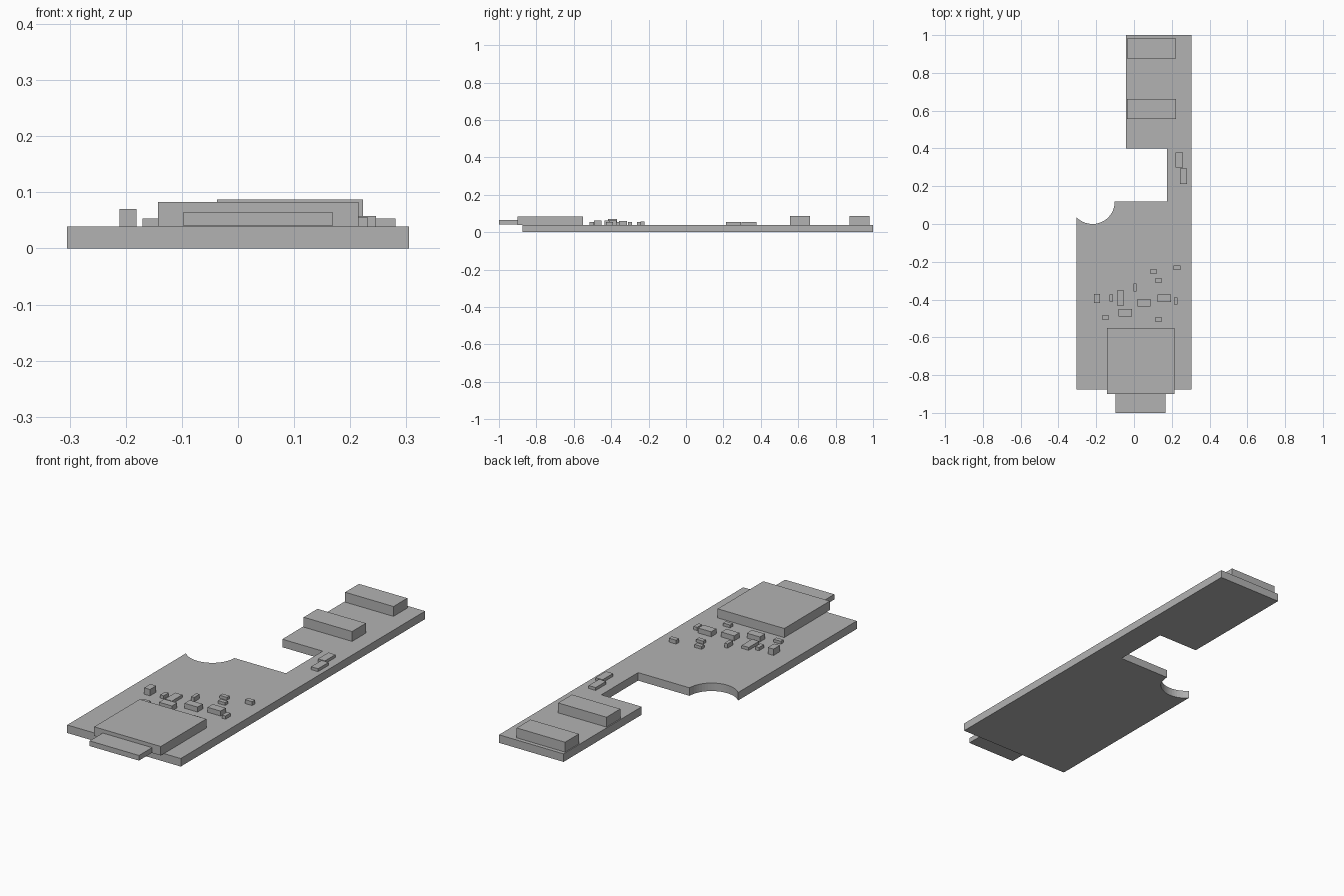
import bpy
import bmesh
from math import cos, sin, radians

cube = bpy.data.objects.get("Cube")
if cube:
    bpy.data.objects.remove(cube, do_unlink=True)

grey = bpy.data.materials.new("plain grey")
grey.use_nodes = True
colour = (0.45, 0.45, 0.45, 1)
grey.diffuse_color = colour
grey.node_tree.nodes["Principled BSDF"].inputs["Base Color"].default_value = colour

BOARD_TOP = 0.039


def prism(name, outline, bottom, top):
    """Extrude a flat outline upward into a solid part."""
    mesh = bpy.data.meshes.new(name)
    bm = bmesh.new()
    face = bm.faces.new([bm.verts.new((x, y, bottom)) for x, y in outline])
    grown = bmesh.ops.extrude_face_region(bm, geom=[face])
    verts = [v for v in grown["geom"] if isinstance(v, bmesh.types.BMVert)]
    bmesh.ops.translate(bm, verts=verts, vec=(0, 0, top - bottom))
    bmesh.ops.recalc_face_normals(bm, faces=bm.faces)
    bm.to_mesh(mesh)
    bm.free()
    mesh.materials.append(grey)
    part = bpy.data.objects.new(name, mesh)
    bpy.context.collection.objects.link(part)
    return part


def box(name, x0, x1, y0, y1, top, bottom=BOARD_TOP):
    return prism(name, [(x0, y0), (x1, y0), (x1, y1), (x0, y1)], bottom, top)


# Board with a round bite on the left edge and a square notch above it
STEPS = 20
angles = [radians(-136 * i / STEPS) for i in range(STEPS + 1)]
bite = [(-0.22 + 0.118 * cos(a), 0.118 + 0.118 * sin(a)) for a in angles]
prism("circuit_board", [
    (-0.305, -0.875), (0.305, -0.875), (0.305, 1), (-0.042, 1),
    (-0.042, 0.4), (0.175, 0.4), (0.175, 0.118)] + bite, 0, BOARD_TOP)

# Socket with its plug at the front edge
box("socket", -0.143, 0.215, -0.9, -0.55, 0.083)
box("plug", -0.097, 0.168, -1, -0.9, 0.065, 0.04)

# Two long connectors at the back
for name, y in (("front_connector", 0.557), ("back_connector", 0.875)):
    box(name, -0.037, 0.223, y, y + 0.106, 0.087)

# Small parts by size: width, depth, top, then the centres
groups = {
    "chip": (0.07, 0.04, 0.063, [(-0.046, -0.471), (0.053, -0.416), (0.16, -0.392)]),
    "lying_resistor": (0.038, 0.021, 0.053, [
        (-0.151, -0.495), (0.129, -0.506), (0.129, -0.3), (0.104, -0.251)]),
    "lying_capacitor": (0.038, 0.022, 0.058, [(0.227, -0.232)]),
    "upright_resistor": (0.019, 0.038, 0.055, [(-0.121, -0.392), (0.222, -0.408)]),
    "upright_capacitor": (0.017, 0.042, 0.06, [(0.006, -0.336)]),
    "indicator": (0.038, 0.08, 0.053, [
        (-0.072, -0.391), (0.24, 0.338), (0.262, 0.253)]),
    "button": (0.031, 0.048, 0.07, [(-0.196, -0.394)]),
}
for name, (w, d, top, centres) in groups.items():
    for i, (x, y) in enumerate(centres, 1):
        box(f"{name}_{i}", x - w / 2, x + w / 2, y - d / 2, y + d / 2, top)
